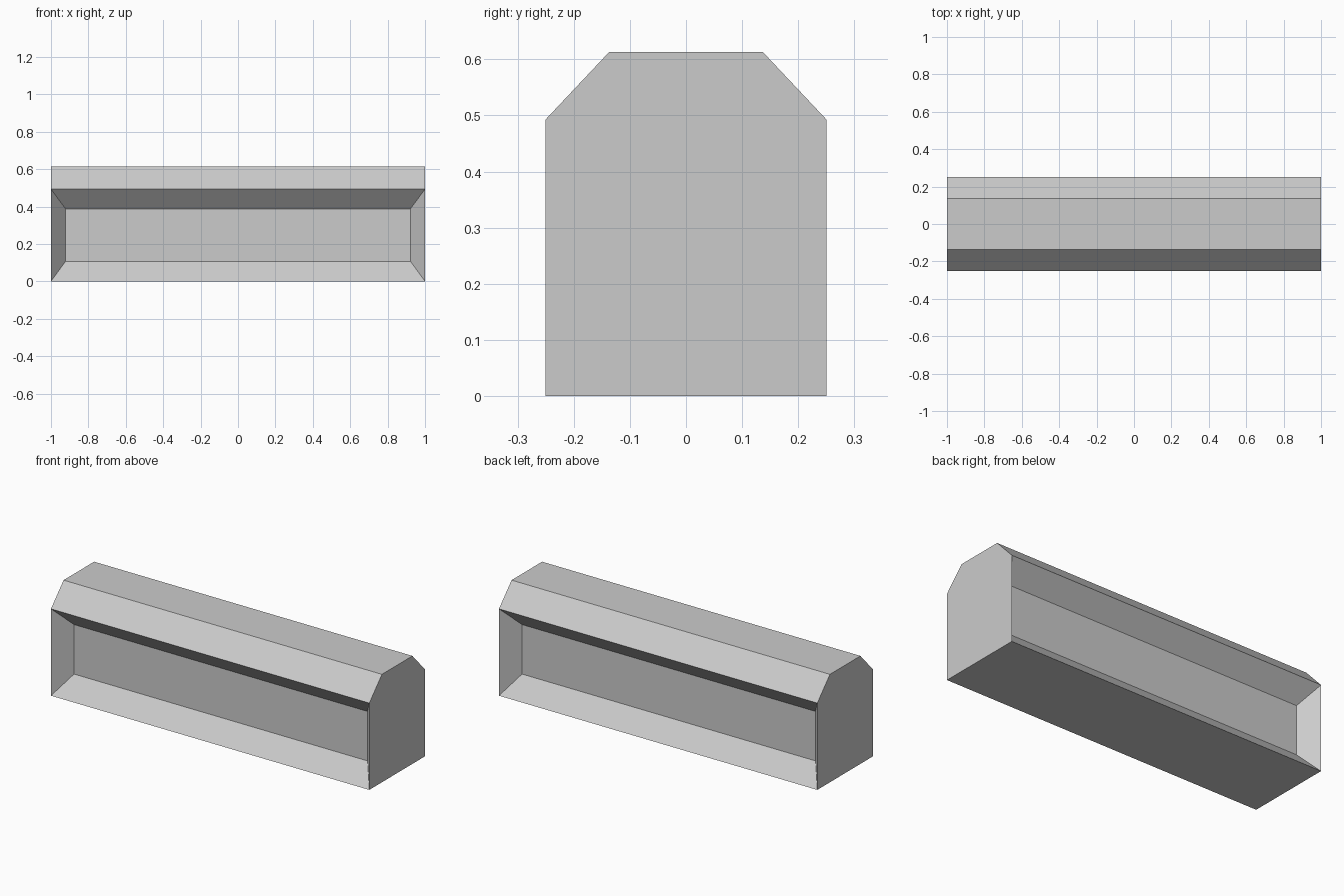
import bpy, bmesh

if "Cube" in bpy.data.objects:
    bpy.data.objects.remove(bpy.data.objects["Cube"])

# Chamfered block: end profile (y, z) swept along x
profile = [(-0.25, 0), (0.25, 0), (0.25, 0.493), (0.137, 0.613), (-0.137, 0.613), (-0.25, 0.493)]
bm = bmesh.new()
end = bm.faces.new([bm.verts.new((-1, y, z)) for y, z in profile])
ext = bmesh.ops.extrude_face_region(bm, geom=[end], use_keep_orig=True)
moved = [g for g in ext["geom"] if isinstance(g, bmesh.types.BMVert)]
bmesh.ops.translate(bm, verts=moved, vec=(2, 0, 0))
bmesh.ops.recalc_face_normals(bm, faces=bm.faces[:])

# Recessed panels with sloped borders on front and back
bm.normal_update()
panels = [f for f in bm.faces if abs(f.normal.y) > 0.99]
bmesh.ops.inset_individual(bm, faces=panels, thickness=0.05)
for f in panels:
    c = f.calc_center_median()
    for v in f.verts:
        v.co.x = 0.922 if v.co.x > 0 else -0.922
        v.co.z = 0.388 if v.co.z > c.z else 0.107
        v.co.y = 0.154 if c.y > 0 else -0.154
bmesh.ops.recalc_face_normals(bm, faces=bm.faces[:])

mesh = bpy.data.meshes.new("recessed_block")
bm.to_mesh(mesh)
bm.free()
bpy.context.collection.objects.link(bpy.data.objects.new("recessed_block", mesh))
